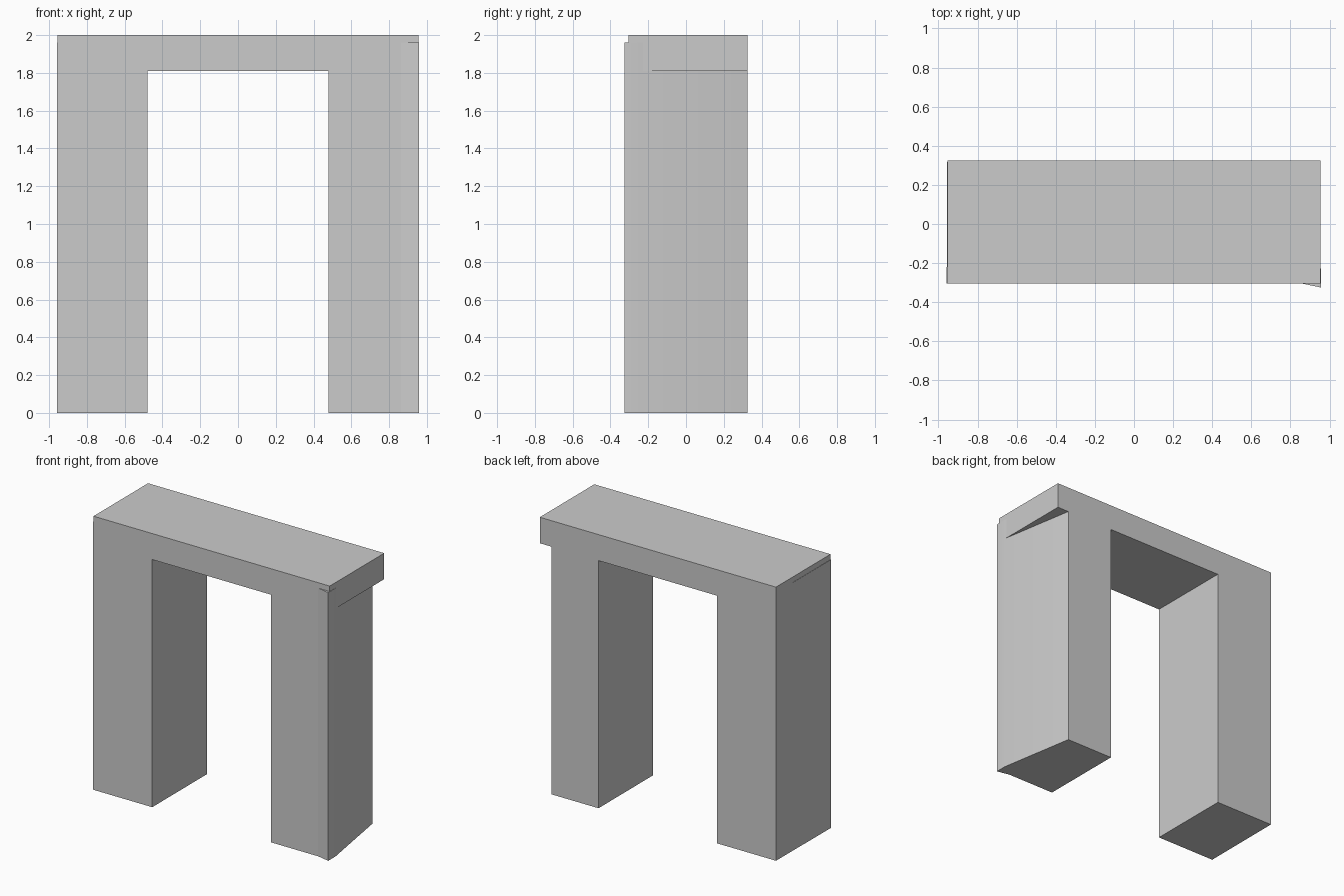
import bpy
import bmesh
import math
from mathutils import Vector

cube = bpy.data.objects.get("Cube")
if cube:
    bpy.data.objects.remove(cube, do_unlink=True)

grey = bpy.data.materials.new("stone grey")
grey.use_nodes = True
colour = (0.6, 0.6, 0.6, 1.0)
grey.diffuse_color = colour
grey.node_tree.nodes["Principled BSDF"].inputs["Base Color"].default_value = colour


def prism(name, outline, sweep):
    """Extrude a closed outline of 3D points along the sweep vector."""
    bm = bmesh.new()
    face = bm.faces.new([bm.verts.new(p) for p in outline])
    result = bmesh.ops.extrude_face_region(bm, geom=[face], use_keep_orig=True)
    moved = [v for v in result["geom"] if isinstance(v, bmesh.types.BMVert)]
    bmesh.ops.translate(bm, verts=moved, vec=Vector(sweep))
    bmesh.ops.recalc_face_normals(bm, faces=bm.faces)
    mesh = bpy.data.meshes.new(name)
    bm.to_mesh(mesh)
    bm.free()
    mesh.materials.append(grey)
    obj = bpy.data.objects.new(name, mesh)
    bpy.context.collection.objects.link(obj)
    return obj


FRONT, BACK = -0.305, 0.325
END, INNER, NARROW = 0.955, 0.48, 0.862
TOP, UNDER, LEG_TOP = 2.0, 1.81, 1.96

# Arch frame: two legs and a lintel that overhangs the narrower left leg
frame = [(NARROW, 0), (NARROW, UNDER), (END, UNDER), (END, TOP),
         (-END, TOP), (-END, 0), (-INNER, 0), (-INNER, UNDER),
         (INNER, UNDER), (INNER, 0)]
prism("arch_frame", [(x, FRONT, z) for x, z in frame], (0, BACK - FRONT, 0))

# Flared outer side of the left leg, tapering towards the back
left_plan = [(NARROW, BACK), (NARROW, FRONT), (END + 0.002, -0.325),
             (END + 0.002, -0.24)]
left_flare = prism("left_leg_flare", [(x, y, 0) for x, y in left_plan],
                   (0, 0, LEG_TOP))

# Very slight flare on the outer side of the right leg
right_plan = [(-END, BACK), (-END, FRONT), (-END - 0.003, FRONT)]
prism("right_leg_flare", [(x, y, 0) for x, y in right_plan], (0, 0, LEG_TOP))

# Soften the shallow bend of the flared side
bpy.ops.object.select_all(action='DESELECT')
left_flare.select_set(True)
bpy.context.view_layer.objects.active = left_flare
bpy.ops.object.shade_smooth_by_angle(angle=math.radians(30))
